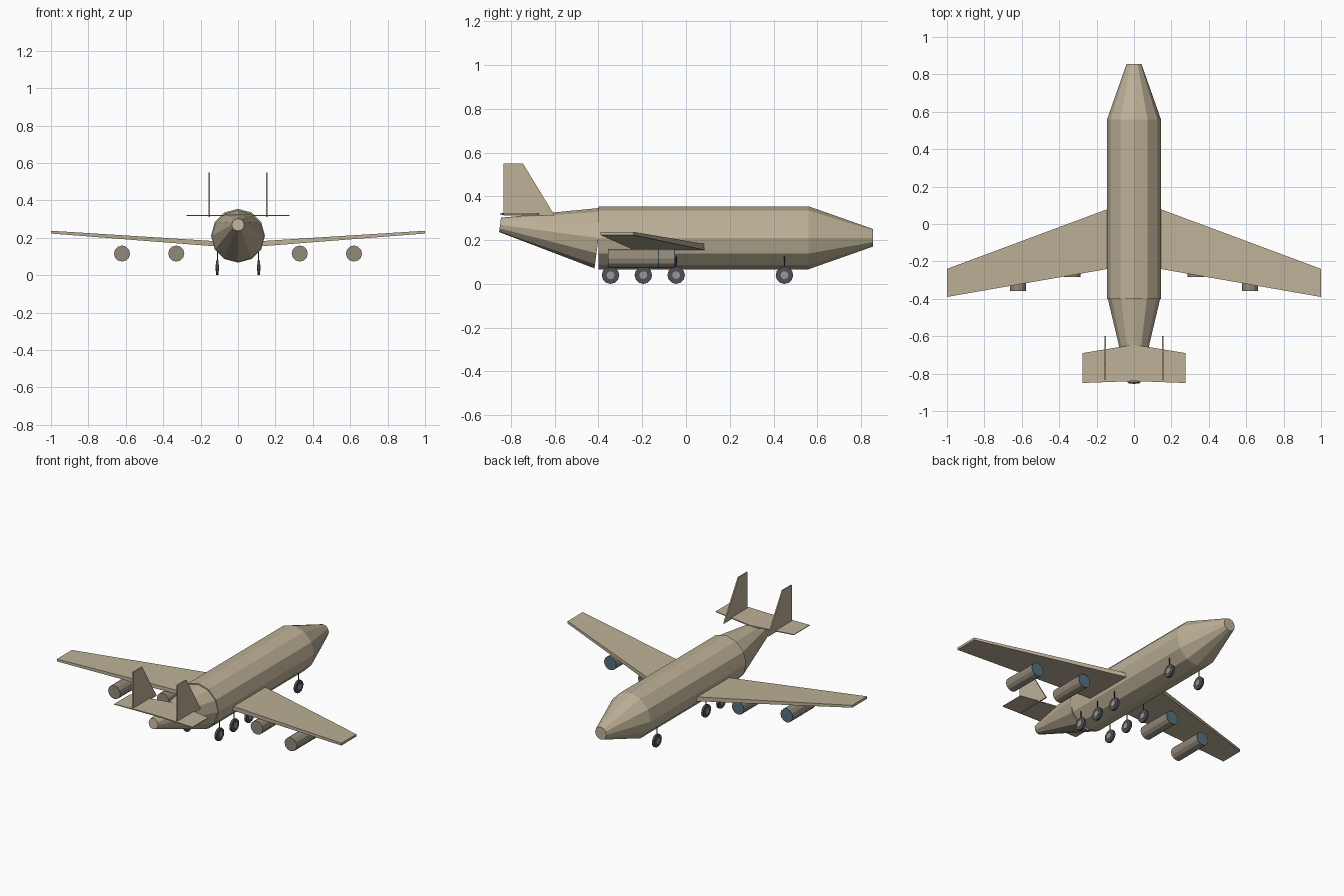
import bpy
import bmesh
from mathutils import Vector

cube = bpy.data.objects.get("Cube")
if cube:
    bpy.data.objects.remove(cube, do_unlink=True)


def material(name, rgb):
    mat = bpy.data.materials.new(name)
    mat.use_nodes = True
    color = (*rgb, 1)
    mat.diffuse_color = color
    mat.node_tree.nodes["Principled BSDF"].inputs["Base Color"].default_value = color
    return mat


TAN = material("tan_skin", (0.51, 0.44, 0.31))
TAUPE = material("engine_taupe", (0.29, 0.25, 0.19))
TEAL = material("intake_teal", (0.09, 0.17, 0.22))
RUBBER = material("tyre_grey", (0.08, 0.08, 0.085))
HUB = material("hub_grey", (0.31, 0.31, 0.32))
STEEL = material("strut_dark", (0.04, 0.04, 0.04))


def finish(name, bm, mat):
    bmesh.ops.recalc_face_normals(bm, faces=bm.faces)
    mesh = bpy.data.meshes.new(name)
    bm.to_mesh(mesh)
    bm.free()
    mesh.materials.append(mat)
    obj = bpy.data.objects.new(name, mesh)
    bpy.context.collection.objects.link(obj)
    return obj


def tube(name, stations, mat, sides=12):
    """Loft round sections (centre, radius) square to the line from first to last."""
    bm = bmesh.new()
    axis = Vector(stations[-1][0]) - Vector(stations[0][0])
    turn = axis.to_track_quat('Z', 'Y').to_matrix().to_4x4()
    rings = []
    for centre, radius in stations:
        ring = bmesh.ops.create_circle(bm, segments=sides, radius=radius, matrix=turn)["verts"]
        bmesh.ops.translate(bm, verts=ring, vec=centre)
        rings.append(ring)
    for a, b in zip(rings, rings[1:]):
        for i in range(sides):
            j = (i + 1) % sides
            bm.faces.new((a[i], a[j], b[j], b[i]))
    bm.faces.new(rings[0])
    bm.faces.new(rings[-1])
    return finish(name, bm, mat)


def slab(name, section_a, section_b, mat):
    """Join two matching outlines into a closed solid."""
    bm = bmesh.new()
    a = [bm.verts.new(p) for p in section_a]
    b = [bm.verts.new(p) for p in section_b]
    for i in range(len(a)):
        j = (i + 1) % len(a)
        bm.faces.new((a[i], a[j], b[j], b[i]))
    bm.faces.new(a)
    bm.faces.new(b)
    return finish(name, bm, mat)


def chord(x, front, back, low, high):
    return [(x, front, low), (x, front, high), (x, back, high), (x, back, low)]


# Fuselage with tapered nose, and the upswept tail cone
tube("fuselage", [((0, -0.4, 0.211), 0.144), ((0, 0.56, 0.211), 0.144),
                  ((0, 0.855, 0.211), 0.04)], TAN)
tube("tail_cone", [((0, -0.4, 0.21), 0.14), ((0, -0.85, 0.27), 0.033)], TAN)

for side, label in ((1, "left"), (-1, "right")):
    # Swept wing with dihedral
    slab(label + "_wing", chord(side * 0.1, 0.095, -0.233, 0.153, 0.181),
         chord(side, -0.24, -0.39, 0.223, 0.238), TAN)

    # Tailplane half
    slab(label + "_tailplane", chord(0, -0.645, -0.84, 0.316, 0.324),
         chord(side * 0.275, -0.69, -0.85, 0.318, 0.322), TAN)

    # Upright fin
    outline = [(-0.835, 0.312), (-0.835, 0.55), (-0.745, 0.55), (-0.6, 0.312)]
    slab(label + "_fin", [(side * 0.151, y, z) for y, z in outline],
         [(side * 0.159, y, z) for y, z in outline], TAN)

    # Engines with teal intake discs
    for place, x, back in (("inner", 0.33, -0.283), ("outer", 0.62, -0.357)):
        x *= side
        front = back + 0.228
        tube(f"{label}_{place}_engine", [((x, back, 0.116), 0.043),
                                         ((x, front, 0.116), 0.043)], TAUPE)
        tube(f"{label}_{place}_intake", [((x, front, 0.116), 0.043),
                                         ((x, front + 0.005, 0.116), 0.043)], TEAL)

    # Landing gear
    for number, y in enumerate((0.45, -0.045, -0.195, -0.345), 1):
        tag = f"{label}_{number}"
        x = side * 0.11
        for part, radius, half, mat in (("tyre", 0.04, 0.007, RUBBER),
                                        ("hub", 0.018, 0.009, HUB)):
            tube(f"{part}_{tag}", [((x - half, y, 0.04), radius),
                                   ((x + half, y, 0.04), radius)], mat)
        tube(f"strut_{tag}", [((x, y, 0.04), 0.003), ((x, y, 0.14), 0.003)], STEEL, 6)
